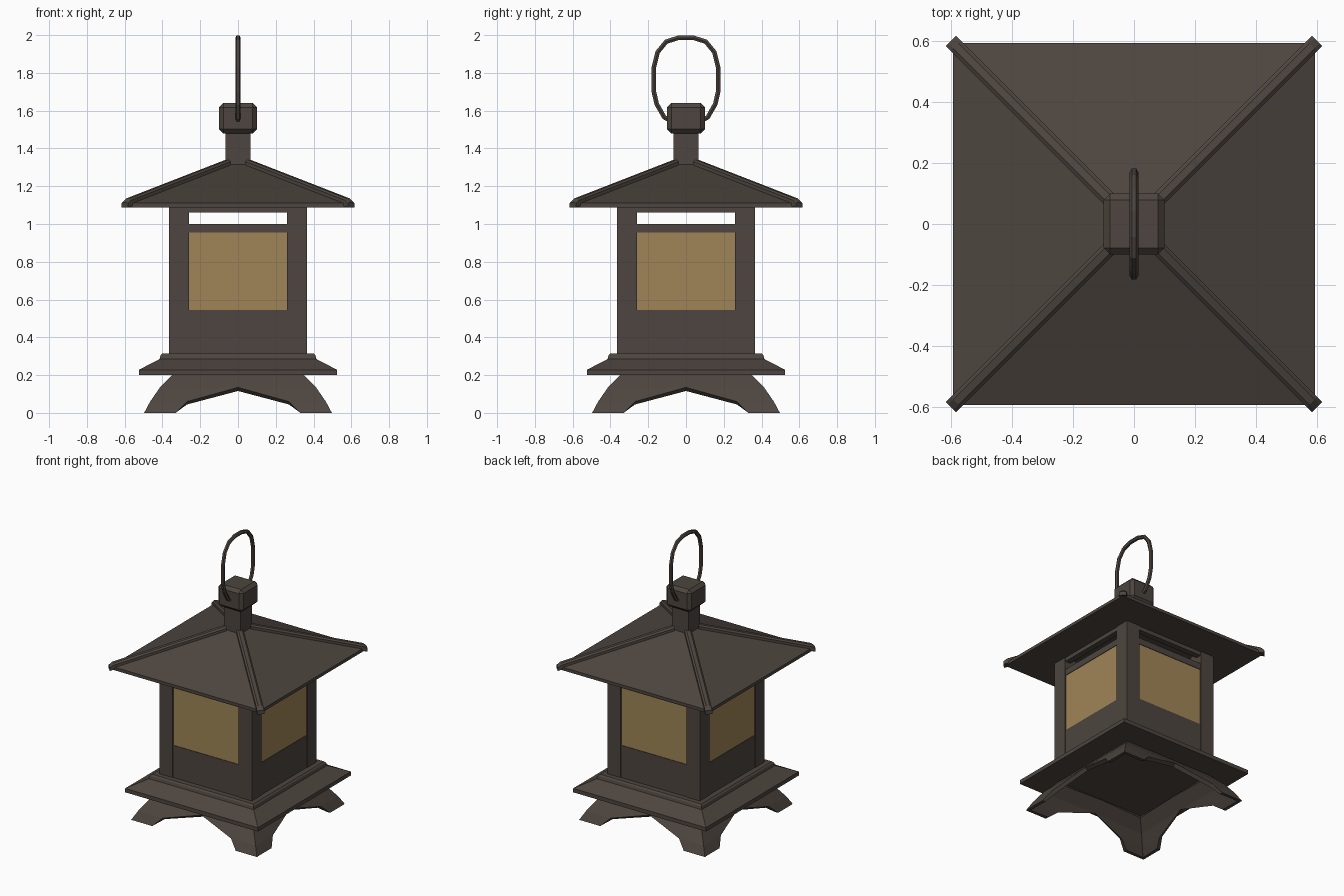
import bpy, bmesh, math
from mathutils import Matrix

if "Cube" in bpy.data.objects:
    bpy.data.objects.remove(bpy.data.objects["Cube"])


def material(name, col):
    m = bpy.data.materials.new(name)
    m.diffuse_color = (*col, 1)
    m.use_nodes = True
    m.node_tree.nodes["Principled BSDF"].inputs["Base Color"].default_value = m.diffuse_color
    return m


IRON = material("dark_iron", (0.075, 0.06, 0.05))
PAPER = material("paper", (0.35, 0.235, 0.095))


def finish(name, bm, mat=IRON, fix=True):
    bmesh.ops.remove_doubles(bm, verts=bm.verts, dist=1e-4)
    if fix:
        bmesh.ops.recalc_face_normals(bm, faces=bm.faces)
    me = bpy.data.meshes.new(name)
    bm.to_mesh(me)
    bm.free()
    me.materials.append(mat)
    ob = bpy.data.objects.new(name, me)
    bpy.context.collection.objects.link(ob)
    return ob


def four_times(bm):
    geom = bm.verts[:] + bm.edges[:] + bm.faces[:]
    for i in range(1, 4):
        d = bmesh.ops.duplicate(bm, geom=geom)["geom"]
        vs = [g for g in d if isinstance(g, bmesh.types.BMVert)]
        bmesh.ops.rotate(bm, verts=vs, matrix=Matrix.Rotation(i * math.pi / 2, 3, 'Z'))


def add_box(bm, lo, hi):
    vs = bmesh.ops.create_cube(bm, size=1)["verts"]
    for v in vs:
        for k in range(3):
            v.co[k] = lo[k] if v.co[k] < 0 else hi[k]


def loft(bm, rings):
    rows = [[bm.verts.new(p) for p in r] for r in rings]
    n = len(rows[0])
    for a, b in zip(rows, rows[1:]):
        for i in range(n):
            bm.faces.new((a[i], a[(i + 1) % n], b[(i + 1) % n], b[i]))
    bm.faces.new(rows[0][::-1])
    bm.faces.new(rows[-1])


def square_stack(name, profile):
    bm = bmesh.new()
    loft(bm, [[(-r, -r, z), (r, -r, z), (r, r, z), (-r, r, z)] for r, z in profile])
    return finish(name, bm)


# Flared arched foot skirt: (height, outer half width, arch half width)
rows = [(0, 0.497, 0.33), (0.06, 0.465, 0.27), (0.135, 0.413, 0), (0.205, 0.345, 0)]
bm = bmesh.new()
for (z0, f0, a0), (z1, f1, a1) in zip(rows, rows[1:]):
    for q in ([(-f0, z0, f0), (-a0, z0, f0), (-a1, z1, f1), (-f1, z1, f1)],
              [(a0, z0, f0), (f0, z0, f0), (f1, z1, f1), (a1, z1, f1)]):
        bm.faces.new([bm.verts.new((x, -f, z)) for x, z, f in q])
four_times(bm)
feet = finish("feet_skirt", bm, fix=False)
mod = feet.modifiers.new("thickness", 'SOLIDIFY')
mod.thickness, mod.offset, mod.use_even_offset = 0.028, -1, True
bpy.context.view_layer.objects.active = feet
bpy.ops.object.modifier_apply(modifier=mod.name)
for v in feet.data.vertices:
    v.co.z = max(v.co.z, 0)

# Stepped base plate, roof, neck
square_stack("base_plate", [(0.525, 0.2), (0.525, 0.228), (0.415, 0.285), (0.41, 0.305), (0.4, 0.315)])
square_stack("roof", [(0.592, 1.088), (0.592, 1.11), (0.065, 1.315)])
square_stack("neck", [(0.066, 1.3), (0.066, 1.5)])

# Chamfered cap
bm = bmesh.new()
add_box(bm, (-0.1, -0.1, 1.48), (0.1, 0.1, 1.64))
bmesh.ops.bevel(bm, geom=bm.edges[:], offset=0.022, segments=1, affect='EDGES')
finish("cap", bm)

# Corner posts
bm = bmesh.new()
add_box(bm, (0.26, -0.366, 0.31), (0.366, -0.26, 1.09))
four_times(bm)
finish("corner_posts", bm)

# Lower panels, slot bars and top rails between the posts
for name, z0, z1, y in (("lower_panels", 0.31, 0.545, -0.362),
                        ("slot_bars", 0.955, 1.0, -0.362),
                        ("top_rails", 1.06, 1.09, -0.362)):
    bm = bmesh.new()
    add_box(bm, (-0.262, y, z0), (0.262, y + 0.04, z1))
    four_times(bm)
    finish(name, bm)

# Paper windows
bm = bmesh.new()
add_box(bm, (-0.262, -0.358, 0.54), (0.262, -0.338, 0.96))
four_times(bm)
finish("paper_windows", bm, PAPER)

# Hip ridges along the roof diagonals
bm = bmesh.new()
rings = []
for d, shoulder, top in ((0.08, 0.012, 0.022), (0.825, 0.012, 0.022), (0.848, 0.002, 0.008)):
    z = 1.11 + (0.837 - d) / (0.837 - 0.092) * 0.205
    w = 0.024
    rings.append([(d, s, z + h) for s, h in ((-w, -0.02), (w, -0.02), (w, shoulder),
                                             (w / 2, top), (-w / 2, top), (-w, shoulder))])
loft(bm, rings)
bmesh.ops.rotate(bm, verts=bm.verts, matrix=Matrix.Rotation(math.pi / 4, 3, 'Z'))
four_times(bm)
finish("hip_ridges", bm)

# Hanging ring
half = [(0.07, 1.54), (0.115, 1.565), (0.155, 1.635), (0.17, 1.7), (0.17, 1.83),
        (0.15, 1.91), (0.105, 1.965), (0.04, 1.986)]
path = half + [(-y, z) for y, z in reversed(half)]
cu = bpy.data.curves.new("hanging_ring", 'CURVE')
cu.dimensions = '3D'
cu.bevel_depth, cu.bevel_resolution, cu.use_fill_caps = 0.014, 1, True
sp = cu.splines.new('POLY')
sp.points.add(len(path) - 1)
for p, (y, z) in zip(sp.points, path):
    p.co = (0, y, z, 1)
sp.use_smooth = False
cu.materials.append(IRON)
bpy.context.collection.objects.link(bpy.data.objects.new("hanging_ring", cu))
